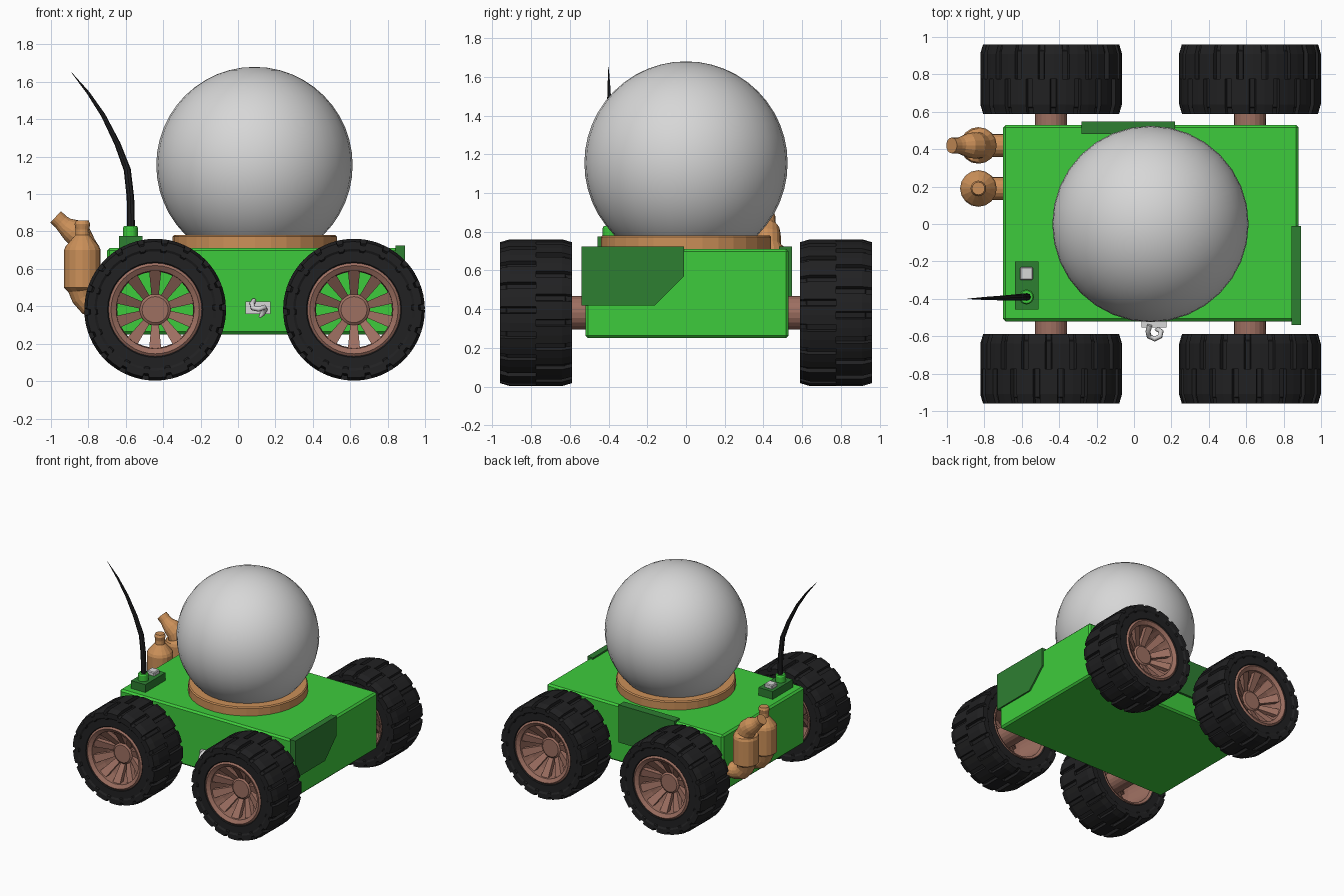
import bpy, bmesh, math
from mathutils import Vector, Matrix

if "Cube" in bpy.data.objects:
    bpy.data.objects.remove(bpy.data.objects["Cube"])


def material(name, rgb):
    m = bpy.data.materials.new(name)
    m.diffuse_color = (*rgb, 1)
    m.use_nodes = True
    m.node_tree.nodes["Principled BSDF"].inputs["Base Color"].default_value = m.diffuse_color
    return m


GREEN = material("bright green", (0.048, 0.60, 0.045))
DARK = material("dark green", (0.027, 0.21, 0.031))
BROWN = material("dusty brown", (0.34, 0.16, 0.12))
TAN = material("copper tan", (0.60, 0.28, 0.10))
BLACK = material("rubber black", (0.015, 0.015, 0.016))
GREY = material("light grey", (0.68, 0.68, 0.68))


def finish(name, bm, mat, smooth=None):
    bmesh.ops.recalc_face_normals(bm, faces=bm.faces)
    me = bpy.data.meshes.new(name)
    bm.to_mesh(me)
    bm.free()
    me.materials.append(mat)
    ob = bpy.data.objects.new(name, me)
    bpy.context.collection.objects.link(ob)
    if smooth:
        bpy.ops.object.select_all(action='DESELECT')
        ob.select_set(True)
        bpy.context.view_layer.objects.active = ob
        bpy.ops.object.shade_smooth_by_angle(angle=math.radians(smooth))
    return ob


def loft(bm, rings, closed=False):
    """Bridge rings of points; cap the ends, or join last to first if closed."""
    vs = [[bm.verts.new(p) for p in ring] for ring in rings]
    n = len(vs[0])
    pairs = list(zip(vs, vs[1:])) + ([(vs[-1], vs[0])] if closed else [])
    for a, b in pairs:
        for i in range(n):
            j = (i + 1) % n
            bm.faces.new((a[i], a[j], b[j], b[i]))
    if not closed:
        bm.faces.new(vs[0])
        bm.faces.new(vs[-1])


def circle(r, z, n):
    return [(r * math.cos(2 * math.pi * i / n), r * math.sin(2 * math.pi * i / n), z)
            for i in range(n)]


def lathe(bm, profile, n, closed=False):
    loft(bm, [circle(r, z, n) for r, z in profile], closed)


def tube(name, path, radii, mat, n=16, smooth=None):
    pts = [Vector(p) for p in path]
    tans = [(pts[min(i + 1, len(pts) - 1)] - pts[max(i - 1, 0)]).normalized()
            for i in range(len(pts))]
    rot = Vector((0, 0, 1)).rotation_difference(tans[0])
    rings = []
    for i, (p, r) in enumerate(zip(pts, radii)):
        if i:
            rot = tans[i - 1].rotation_difference(tans[i]) @ rot
        rings.append([p + rot @ Vector(c) for c in circle(r, 0, n)])
    bm = bmesh.new()
    loft(bm, rings)
    return finish(name, bm, mat, smooth)


def box(name, lo, hi, mat, bevel=0):
    bm = bmesh.new()
    bmesh.ops.create_cube(bm, size=1)
    for v in bm.verts:
        v.co = [l + (c + 0.5) * (h - l) for l, h, c in zip(lo, hi, v.co)]
    if bevel:
        bmesh.ops.bevel(bm, geom=bm.edges[:], offset=bevel, segments=1, affect='EDGES')
    return finish(name, bm, mat)


# Body
box("body", (-0.70, -0.52, 0.25), (0.88, 0.53, 0.712), GREEN, 0.014)


# Armour plates with one cut corner, wrapped over the body edges
def plate(name, outline, place):
    bm = bmesh.new()
    loft(bm, [[place(u, z, d) for u, z in outline] for d in (0, 1)])
    finish(name, bm, DARK)


plate("side_plate", [(-0.54, 0.42), (-0.16, 0.42), (-0.01, 0.57), (-0.01, 0.725), (-0.54, 0.725)],
      lambda u, z, d: (0.842 + 0.05 * d, u, z))
plate("rear_plate", [(0.22, 0.42), (-0.13, 0.42), (-0.28, 0.57), (-0.28, 0.725), (0.22, 0.725)],
      lambda u, z, d: (u, 0.48 + 0.068 * d, z))

# Dome and its collar
bm = bmesh.new()
bmesh.ops.create_uvsphere(bm, u_segments=32, v_segments=24, radius=0.525,
                          matrix=Matrix.Translation((0.088, 0, 1.155)))
finish("dome", bm, GREY, 40)
bm = bmesh.new()
lathe(bm, [(0.44, 0.70), (0.44, 0.772), (0.432, 0.78), (0.34, 0.78)], 32)
bmesh.ops.translate(bm, verts=bm.verts, vec=(0.09, 0, 0))
finish("dome_collar", bm, TAN)


# Wheels, built around local z pointing outwards
def build_tyre():
    bm = bmesh.new()
    lathe(bm, [(0.242, 0.165), (0.255, 0.178), (0.325, 0.178), (0.358, 0.15),
               (0.358, -0.15), (0.325, -0.178), (0.255, -0.178), (0.242, -0.165)], 36, True)
    teeth = 18
    # two staggered rows of tread blocks
    for side, shift in ((1, 0), (-1, 0.5)):
        def ring(lo, hi, z):
            out = []
            for t in range(teeth):
                for f, r in ((0, lo), (0.2, lo), (0.24, hi), (0.6, hi), (0.96, hi)):
                    a = 2 * math.pi * (t + f + shift) / teeth
                    out.append((r * math.cos(a), r * math.sin(a), side * z))
            return out
        loft(bm, [ring(0.30, 0.30, 0.0), ring(0.357, 0.379, 0.0), ring(0.357, 0.379, 0.135),
                  ring(0.345, 0.364, 0.186), ring(0.315, 0.325, 0.186),
                  ring(0.30, 0.30, 0.17)], True)
    return finish("tyre", bm, BLACK)


def build_rim():
    bm = bmesh.new()
    # open barrel
    lathe(bm, [(0.25, 0.172), (0.236, 0.182), (0.208, 0.165), (0.203, 0.06), (0.225, -0.17),
               (0.245, -0.182), (0.25, -0.16)], 40, True)
    # sunken hub with axle stub
    lathe(bm, [(0.07, 0.075), (0.084, 0.065), (0.086, -0.22), (0.086, -0.30)], 20)
    # ten spokes sloping in towards the hub
    for k in range(10):
        m = Matrix.Rotation(2 * math.pi * (k + 0.5) / 10, 3, 'Z')
        loft(bm, [[m @ Vector((r, s * w, z + d)) for s, d in
                   ((-1, 0), (1, 0), (1, -0.04), (-1, -0.04))]
                  for r, w, z in ((0.072, 0.019, 0.06), (0.214, 0.033, 0.155))])
    return finish("rim", bm, BROWN)


for part in (build_tyre(), build_rim()):
    base = part.name
    first = True
    for end, x in (("left", -0.443), ("right", 0.62)):
        for face, sy in (("front", -1), ("rear", 1)):
            ob = part if first else part.copy()
            if not first:
                bpy.context.collection.objects.link(ob)
            first = False
            ob.name = f"{face}_{end}_{base}"
            ob.location = (x, sy * 0.775, 0.382)
            ob.rotation_euler = (-sy * math.pi / 2, 0, 0)

# Exhausts: elbow from the body, silencer, then straight or bent outlet
LOWER = [(-0.68, 0.40, 0.062), (-0.75, 0.40, 0.062), (-0.795, 0.415, 0.066), (-0.825, 0.45, 0.066),
         (-0.832, 0.485, 0.075), (-0.832, 0.50, 0.098), (-0.832, 0.70, 0.098),
         (-0.832, 0.72, 0.09)]
STRAIGHT = [(-0.832, 0.75, 0.065), (-0.832, 0.78, 0.038), (-0.832, 0.81, 0.036),
            (-0.832, 0.84, 0.042), (-0.832, 0.858, 0.034)]
BENT = [(-0.832, 0.735, 0.07), (-0.85, 0.775, 0.07), (-0.885, 0.805, 0.066),
        (-0.925, 0.83, 0.048), (-0.945, 0.85, 0.042), (-0.975, 0.878, 0.042)]
for name, y, top in (("straight_exhaust", 0.19, STRAIGHT), ("bent_exhaust", 0.42, BENT)):
    path = LOWER + top
    tube(name, [(x, y, z) for x, z, r in path], [r for x, z, r in path], TAN)

# Aerial with its base box
box("aerial_box", (-0.637, -0.458, 0.70), (-0.51, -0.20, 0.775), DARK)
box("aerial_button", (-0.61, -0.30, 0.77), (-0.54, -0.23, 0.805), GREY, 0.006)
tube("aerial_socket", [(-0.575, -0.39, 0.77), (-0.575, -0.39, 0.82), (-0.575, -0.39, 0.83)],
     [0.04, 0.04, 0.034], GREEN)
tube("aerial", [(-0.572, -0.39, 0.82), (-0.575, -0.39, 0.98), (-0.592, -0.391, 1.13),
                (-0.645, -0.393, 1.27), (-0.72, -0.396, 1.42), (-0.80, -0.398, 1.54),
                (-0.89, -0.40, 1.65)],
     [0.021, 0.02, 0.019, 0.016, 0.012, 0.008, 0.001], BLACK, 8, 40)

# Tow hook
box("hook_plate", (0.04, -0.553, 0.36), (0.175, -0.515, 0.425), GREY)
tube("tow_hook", [(0.085, -0.54, 0.43), (0.075, -0.575, 0.415), (0.08, -0.60, 0.39),
                  (0.11, -0.615, 0.385), (0.14, -0.60, 0.395), (0.145, -0.575, 0.385),
                  (0.13, -0.565, 0.36), (0.115, -0.565, 0.34)],
     [0.014] * 7 + [0.006], GREY, 8, 50)
